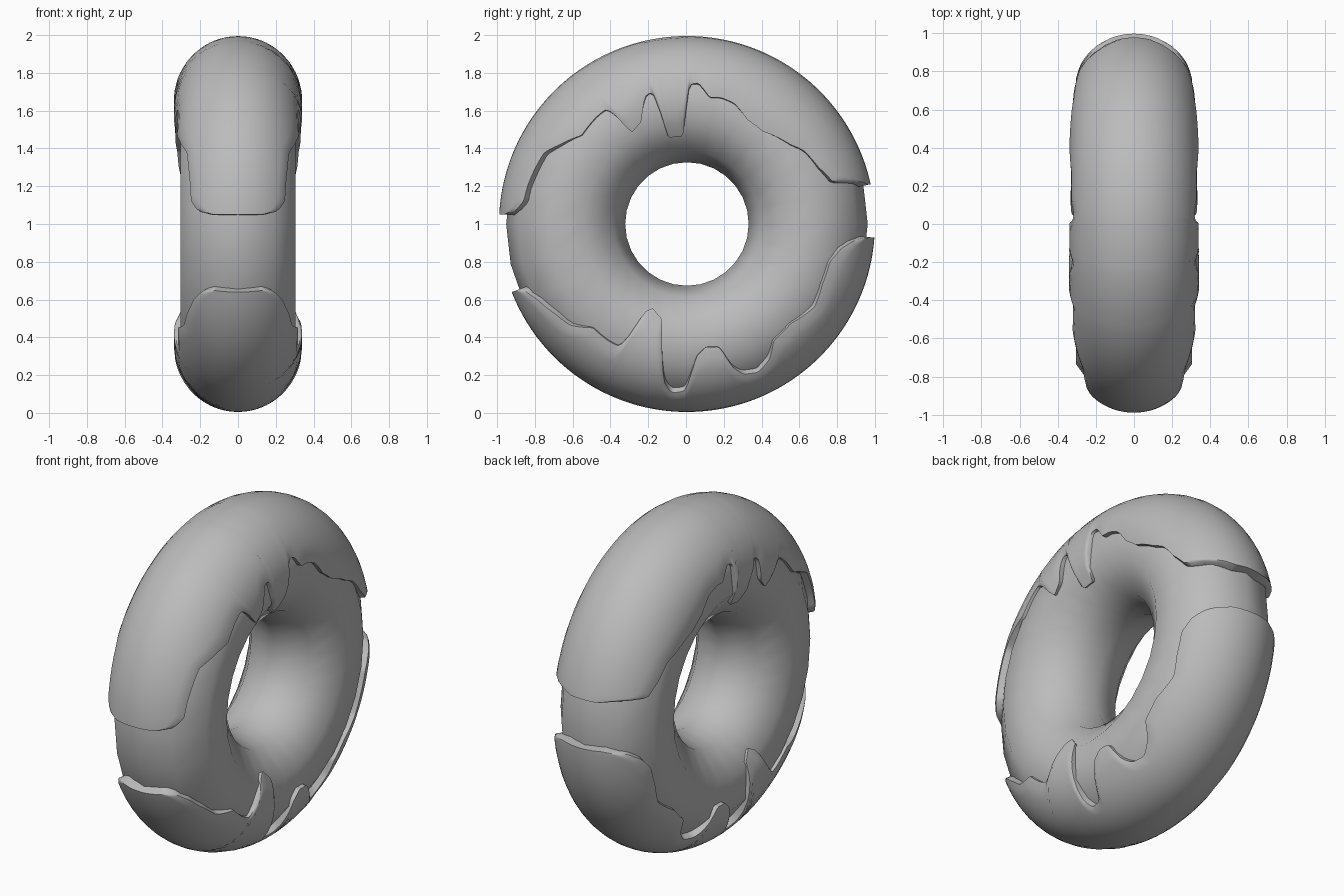
import bpy, bmesh
from math import sin, cos, atan2, acos, hypot, pi, radians

cube = bpy.data.objects.get("Cube")
if cube:
    bpy.data.objects.remove(cube, do_unlink=True)

grey = bpy.data.materials.new("plain grey")
grey.use_nodes = True
COLOUR = (0.5, 0.5, 0.5, 1)
grey.diffuse_color = COLOUR
grey.node_tree.nodes["Principled BSDF"].inputs["Base Color"].default_value = COLOUR

CENTRE_Y = 0.005
RING, COAT = 0.65, 0.345      # tube centre radius and coating radius


def finish(bm, name, angle):
    bmesh.ops.recalc_face_normals(bm, faces=bm.faces)
    mesh = bpy.data.meshes.new(name)
    bm.to_mesh(mesh)
    bm.free()
    obj = bpy.data.objects.new(name, mesh)
    bpy.context.collection.objects.link(obj)
    mesh.materials.append(grey)
    bpy.ops.object.select_all(action='DESELECT')
    obj.select_set(True)
    bpy.context.view_layer.objects.active = obj
    bpy.ops.object.shade_smooth_by_angle(angle=radians(angle))
    return obj


def bridge(bm, a, b, closed=False):
    n = len(a)
    for j in range(n if closed else n - 1):
        k = (j + 1) % n
        bm.faces.new((a[j], a[k], b[k], b[j]))


def ring_body():
    bm = bmesh.new()
    rings = []
    for i in range(28):
        t = 2 * pi * i / 28
        loop = []
        for j in range(10):
            p = 2 * pi * j / 10
            r = 0.642 + 0.315 * cos(p)
            loop.append(bm.verts.new((0.32 * sin(p), CENTRE_Y + r * sin(t), 1 + r * cos(t))))
        rings.append(loop)
    for i in range(28):
        bridge(bm, rings[i], rings[(i + 1) % 28], True)
    finish(bm, "ring_body", 80)


def edge_lookup(points):
    """Turn the dripping edge into tube angle as a function of wheel angle."""
    table = []
    for y, z in points:
        a = atan2(y, z)
        if table:
            a = max(a, table[-1][0] + 0.012)
        c = (hypot(y, z) - RING) / COAT
        table.append((a, acos(max(-0.9, min(0.97, c)))))

    def look(a):
        for (a0, p0), (a1, p1) in zip(table, table[1:]):
            if a <= a1:
                f = max(0, (a - a0) / (a1 - a0))
                return p0 + (p1 - p0) * f
        return table[-1][1]
    return look, table[0][0], table[-1][0]


def coating(name, points, up):
    look, start, end = edge_lookup(points)
    steps, rows = 150, 18
    bm = bmesh.new()
    columns = []
    for i in range(-1, steps + 2):
        a = start + (end - start) * max(0, min(1, i / steps))
        limit = (look(a - 0.012) + 2 * look(a) + look(a + 0.012)) / 4
        cap = i < 0 or i > steps
        col = []
        for j in range(-1, rows + 2):
            u = max(-1, min(1, 2 * j / rows - 1))
            p = limit * u
            # soft shoulder near the edge, then a rim sunk into the ring
            thick = 1 if abs(u) < 0.95 else 0.975
            if cap or j < 0 or j > rows:
                thick = 0.84
            r = RING + COAT * cos(p) * thick
            x = 0.34 * sin(p) * thick
            col.append(bm.verts.new((x, CENTRE_Y + r * sin(a), 1 + up * r * cos(a))))
        columns.append(col)
    for a, b in zip(columns, columns[1:]):
        bridge(bm, a, b)
    finish(bm, name, 50)


# Dripping edges as (y, height from the hub), front to back
top_edge = [(-.97, .05), (-.92, .06), (-.87, .12), (-.85, .2), (-.76, .38), (-.68, .42),
            (-.56, .47), (-.48, .57), (-.43, .61), (-.38, .58), (-.35, .51), (-.29, .48),
            (-.24, .54), (-.22, .68), (-.19, .7), (-.16, .66), (-.15, .48), (-.1, .45),
            (-.02, .46), (0, .62), (.01, .74), (.06, .75), (.12, .67), (.18, .67),
            (.25, .64), (.32, .55), (.4, .49), (.55, .42), (.62, .39), (.7, .3),
            (.78, .22), (.97, .21)]
bottom_edge = [(-.9, .35), (-.87, .35), (-.8, .4), (-.7, .48), (-.62, .54), (-.5, .55),
               (-.42, .62), (-.36, .65), (-.31, .6), (-.29, .5), (-.25, .45), (-.18, .44),
               (-.13, .5), (-.13, .7), (-.12, .85), (-.08, .9), (-.01, .89), (.02, .8),
               (.05, .7), (.1, .65), (.17, .65), (.2, .69), (.24, .76), (.3, .8),
               (.38, .79), (.44, .72), (.46, .62), (.55, .53), (.68, .44), (.72, .32),
               (.76, .2), (.82, .13), (.9, .08), (.97, .07)]

ring_body()
coating("top_coating", top_edge, 1)
coating("bottom_coating", bottom_edge, -1)
